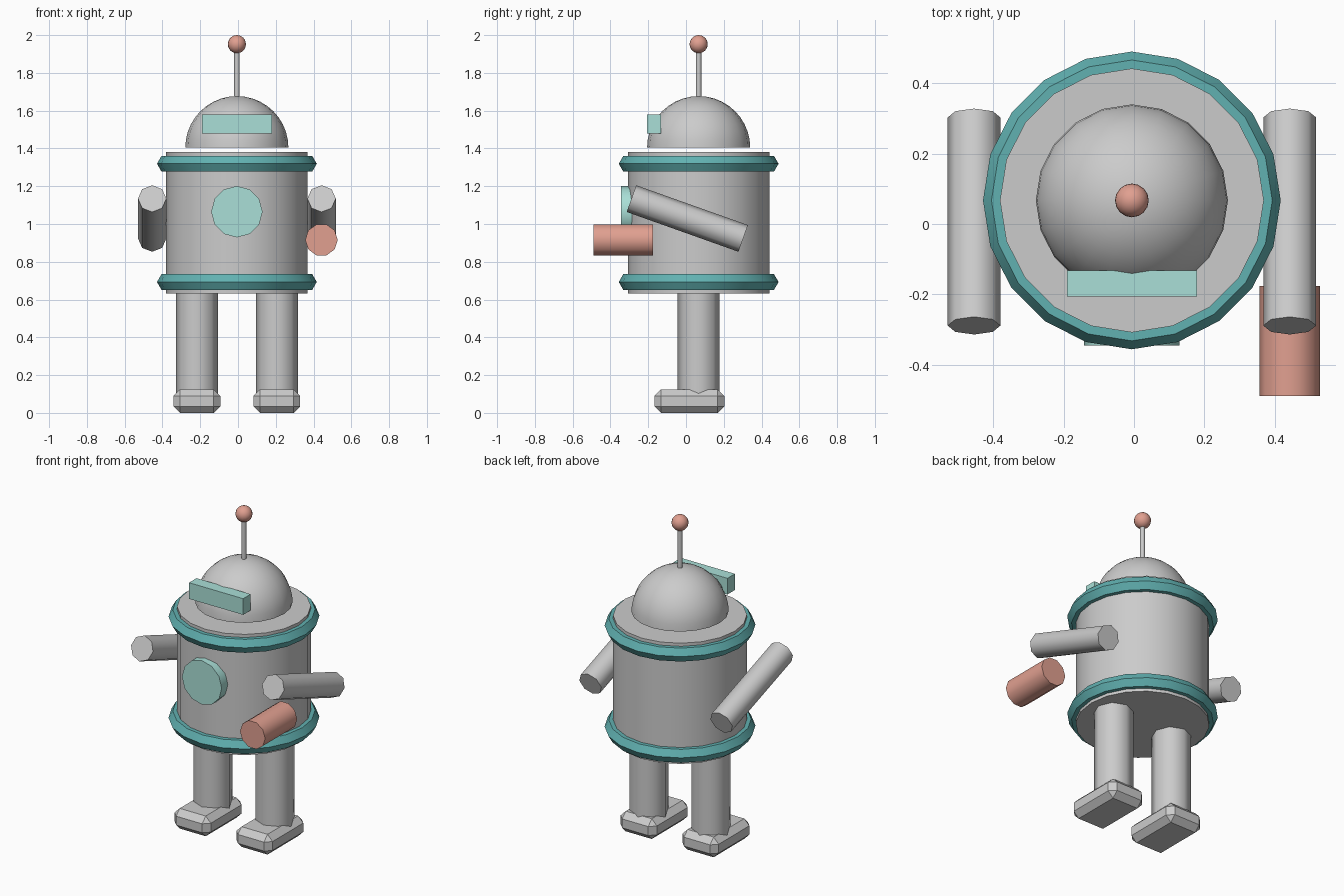
import bpy, bmesh, math

if "Cube" in bpy.data.objects:
    bpy.data.objects.remove(bpy.data.objects["Cube"])

CX, CY = -0.006, 0.067  # axis of the body


def material(name, rgb):
    m = bpy.data.materials.new(name)
    m.diffuse_color = (*rgb, 1)
    m.use_nodes = True
    m.node_tree.nodes["Principled BSDF"].inputs["Base Color"].default_value = m.diffuse_color
    return m


TEAL = material("teal", (0.12, 0.44, 0.44))
MINT = material("mint", (0.40, 0.74, 0.68))
PINK = material("pink", (0.75, 0.35, 0.28))


def finish(name, mat=None, smooth=True):
    ob = bpy.context.object
    ob.name = name
    if mat:
        ob.data.materials.append(mat)
    if smooth:
        bpy.ops.object.shade_smooth_by_angle(angle=math.radians(50))
    return ob


def cylinder(name, sides, r, depth, loc, rx=0.0, mat=None):
    bpy.ops.mesh.primitive_cylinder_add(vertices=sides, radius=r, depth=depth,
                                        location=loc, rotation=(rx, 0, 0))
    return finish(name, mat)


def box(name, size, loc, mat=None, bevel=0.0):
    bpy.ops.mesh.primitive_cube_add(size=1, location=loc)
    ob = finish(name, mat, smooth=False)
    ob.scale = size
    bpy.ops.object.transform_apply(location=False, rotation=False, scale=True)
    if bevel:
        mod = ob.modifiers.new("chamfer", 'BEVEL')
        mod.width = bevel
        mod.segments = 1
    return ob


# Barrel body with a hoop near each end
cylinder("body", 20, 0.375, 0.747, (CX, CY, 1.0065))
for name, z in (("lower_hoop", 0.693), ("upper_hoop", 1.319)):
    bpy.ops.mesh.primitive_torus_add(major_segments=20, minor_segments=6,
                                     major_radius=0.375, minor_radius=0.048,
                                     location=(CX, CY, z))
    finish(name, TEAL)

# Dome head: upper half of a sphere, closed underneath
bpy.ops.mesh.primitive_uv_sphere_add(segments=20, ring_count=20, radius=0.273,
                                     location=(CX, CY, 1.404))
dome = bpy.context.object
bm = bmesh.new()
bm.from_mesh(dome.data)
cut = bmesh.ops.bisect_plane(bm, geom=bm.verts[:] + bm.edges[:] + bm.faces[:], dist=1e-4,
                             plane_co=(0, 0, 0), plane_no=(0, 0, 1), clear_inner=True)
bmesh.ops.holes_fill(bm, edges=[e for e in bm.edges if e.is_boundary], sides=0)
bm.to_mesh(dome.data)
bm.free()
finish("head_dome")

# Visor and chest disc
box("visor", (0.37, 0.073, 0.10), (CX, -0.169, 1.53), MINT)
cylinder("chest_disc", 12, 0.136, 0.06, (CX, -0.315, 1.065), math.pi / 2, MINT)

# Antenna
cylinder("antenna_rod", 8, 0.0145, 0.28, (CX, CY, 1.80))
bpy.ops.mesh.primitive_uv_sphere_add(segments=16, ring_count=12, radius=0.048,
                                     location=(CX, CY, 1.952))
finish("antenna_tip", PINK)

# Legs, feet and raised arms on both sides
for side, s in (("left", -1), ("right", 1)):
    cylinder(side + "_leg", 8, 0.111, 0.59, (CX + s * 0.2115, CY, 0.34))
    box(side + "_foot", (0.248, 0.37, 0.125), (CX + s * 0.2115, 0.018, 0.0625), bevel=0.035)
    cylinder(side + "_arm", 8, 0.075, 0.628, (CX + s * 0.4485, 0.007, 1.029),
             math.pi / 2 - 0.342)

# Tool held under the right arm
tool = cylinder("hand_tool", 10, 0.086, 0.313, (0.442, -0.332, 0.916), math.pi / 2, PINK)
tool.rotation_euler = (math.pi / 2, math.pi / 2, 0)
